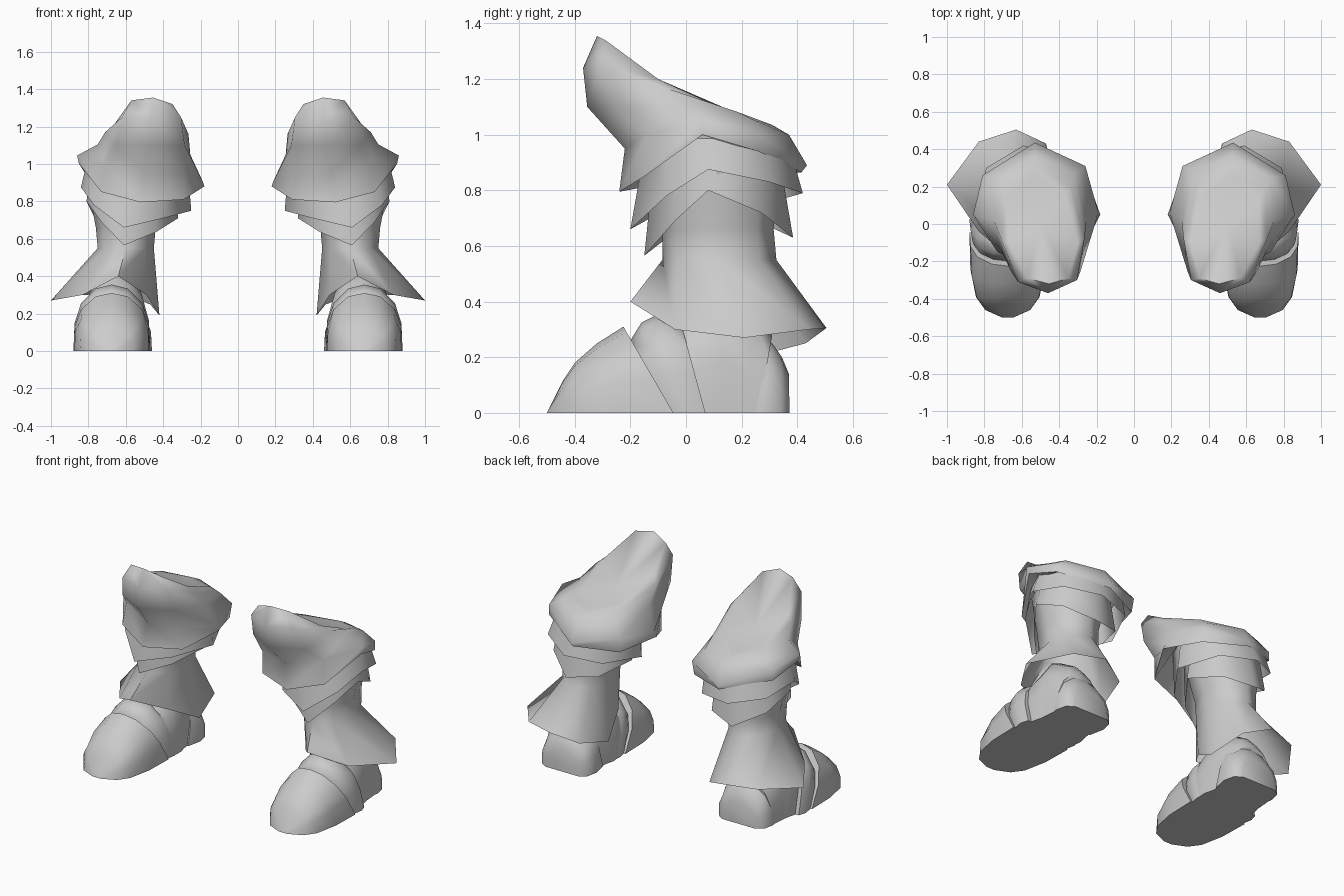
import bpy, bmesh, math

grey = bpy.data.materials.new("grey")
grey.diffuse_color = (0.6, 0.6, 0.6, 1)


def loft(name, rings, cap_start=False, cap_end=False, centre=None, angle=60):
    """Skin closed rings of equal size, mirrored to make the pair."""
    bm = bmesh.new()
    loops = [[bm.verts.new(p) for p in r] for r in rings]
    n = len(loops[0])
    for a, b in zip(loops, loops[1:]):
        for i in range(n):
            j = (i + 1) % n
            bm.faces.new((a[i], a[j], b[j], b[i]))
    if cap_start:
        bm.faces.new(loops[0][::-1])
    if cap_end:
        bm.faces.new(loops[-1])
    if centre:
        c = bm.verts.new(centre)
        for i in range(n):
            bm.faces.new((loops[-1][i], loops[-1][(i + 1) % n], c))
    bmesh.ops.recalc_face_normals(bm, faces=bm.faces[:])
    me = bpy.data.meshes.new(name)
    bm.to_mesh(me)
    bm.free()
    me.materials.append(grey)
    ob = bpy.data.objects.new(name, me)
    bpy.context.collection.objects.link(ob)
    bpy.context.view_layer.objects.active = ob
    ob.select_set(True)
    bpy.ops.object.shade_smooth_by_angle(angle=math.radians(angle))
    ob.select_set(False)
    m = ob.modifiers.new("pair", 'MIRROR')
    m.use_mirror_merge = False
    return ob


def oval(cx, cy, rx, ry, z):
    """Eight points, from the front round the outer side."""
    return [(cx + rx * math.sin(k * math.pi / 4),
             cy - ry * math.cos(k * math.pi / 4), z) for k in range(8)]


ARCH = [(-1, 0), (-.97, .42), (-.8, .72), (-.42, .94), (0, 1),
        (.42, .94), (.8, .72), (.97, .42), (1, 0)]


def arches(cx, sections):
    """Arched foot sections: (base y, top y, half width, height)."""
    return [[(cx + u * w, y0 + (y1 - y0) * v, v * h) for u, v in ARCH]
            for y0, y1, w, h in sections]


# Foot: toe cap, instep band, ankle and heel
loft("toe_cap", arches(.675, [
    (-.50, -.49, .03, .02), (-.46, -.44, .12, .12), (-.39, -.40, .17, .18),
    (-.24, -.32, .20, .25), (-.045, -.225, .205, .31)]), True, True)
loft("instep_band", arches(.675, [
    (-.07, -.20, .18, .26), (-.04, -.16, .195, .325),
    (.02, -.10, .205, .355), (.07, -.02, .19, .33)]), True, True)
loft("ankle", arches(.655, [
    (.0, -.08, .18, .30), (.08, .0, .185, .38), (.14, .12, .17, .44),
    (.20, .25, .165, .36), (.26, .31, .16, .28)]), True, True)
loft("heel", arches(.64, [
    (.17, .25, .16, .30), (.27, .31, .18, .25), (.34, .345, .165, .2),
    (.372, .37, .12, .14)]), True, True)

# Shin with its flared, pointed skirt
flare = [(.64, -.20, .40), (.83, -.04, .30), (1.0, .21, .27), (.83, .44, .30),
         (.63, .505, .305), (.47, .43, .25), (.42, .20, .19), (.49, .0, .30)]
loft("shin", [oval(.58, .11, .23, .22, .92), oval(.60, .115, .16, .20, .66),
              oval(.60, .12, .15, .205, .55), flare])

# Two overlapping cuffs dipping to a point at the front
lower = [(.61, -.15, .565), (.73, -.04, .69), (.81, .08, .80), (.77, .27, .72),
         (.60, .385, .63), (.41, .32, .66), (.32, .10, .71), (.44, -.06, .635)]
loft("lower_cuff", [oval(.57, .11, .22, .22, .95), lower])
upper = [(.61, -.20, .66), (.77, -.07, .78), (.84, .08, .875), (.79, .30, .83),
         (.59, .42, .79), (.36, .35, .77), (.25, .10, .75), (.40, -.11, .71)]
loft("upper_cuff", [oval(.54, .11, .27, .25, 1.0), upper])

# Knee guard: turned-under rim, bulging kneecap and dished top
rim = [(.52, -.24, .795), (.73, -.15, .85), (.85, .06, 1.0), (.81, .26, .94),
       (.53, .415, .865), (.27, .30, .85), (.18, .05, .88), (.29, -.16, .81)]
lip = [(.50, -.22, .95), (.71, -.14, 1.0), (.86, .05, 1.045), (.81, .26, 1.0),
       (.53, .435, .89), (.26, .31, .94), (.19, .06, .91), (.29, -.16, .95)]
bulge = [(.47, -.355, 1.1), (.66, -.25, 1.1), (.75, .02, 1.105),
         (.73, .25, 1.05), (.53, .37, 1.0), (.32, .27, 1.01),
         (.255, .02, 1.05), (.285, -.25, 1.1)]
crown = [(.46, -.37, 1.24), (.62, -.31, 1.25), (.71, -.08, 1.17),
         (.70, .19, 1.08), (.53, .31, 1.035), (.34, .20, 1.07),
         (.265, -.08, 1.16), (.305, -.30, 1.25)]
peak = [(.455, -.32, 1.355), (.57, -.29, 1.34), (.67, -.10, 1.20),
        (.67, .14, 1.09), (.53, .26, 1.05), (.37, .15, 1.085),
        (.30, -.10, 1.20), (.35, -.29, 1.32)]
loft("knee_guard", [oval(.54, .11, .25, .24, .98), rim, lip, bulge, crown, peak],
     centre=(.50, .0, 1.10), angle=80)
